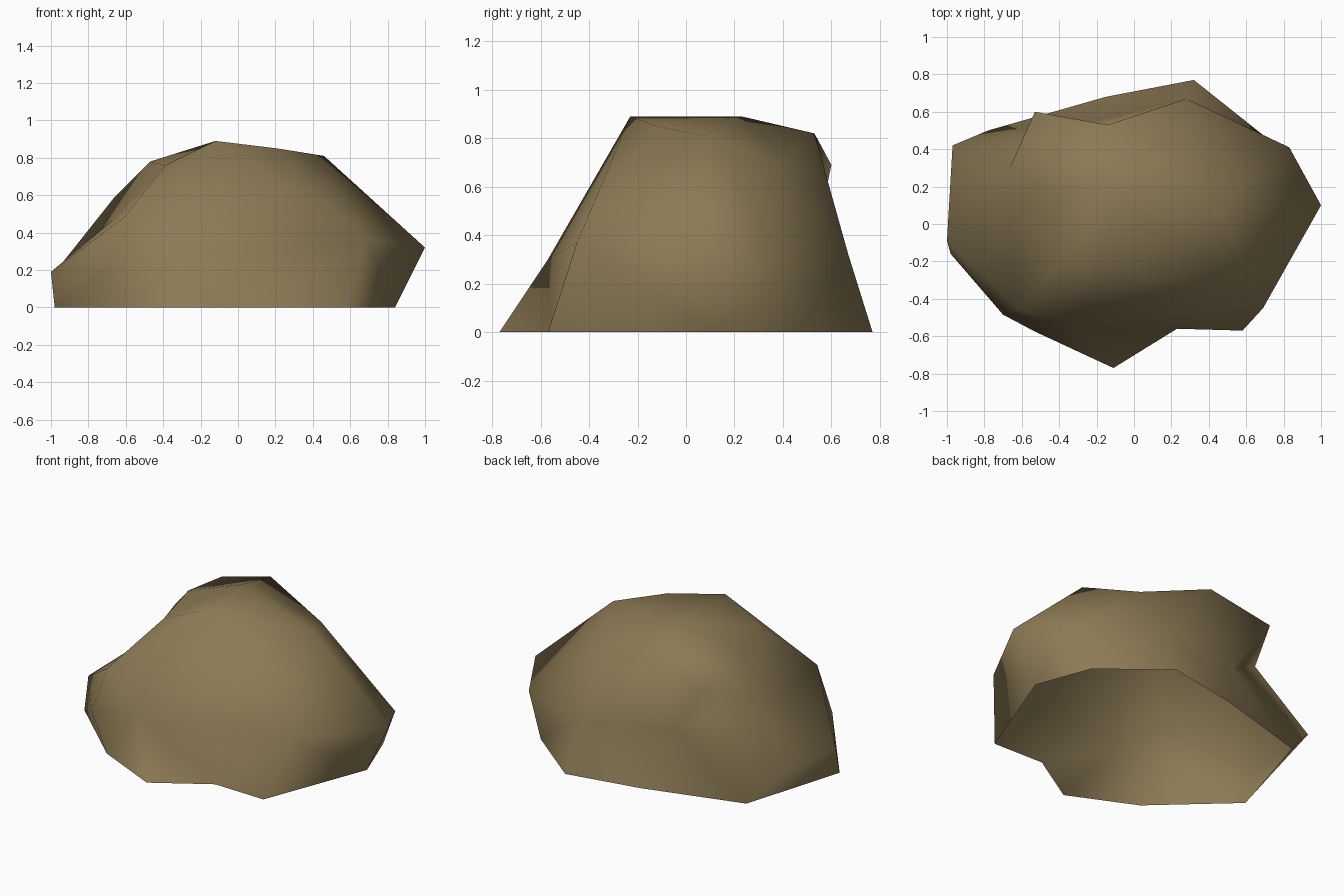
import bpy, bmesh
from mathutils import Vector

if "Cube" in bpy.data.objects:
    bpy.data.objects.remove(bpy.data.objects["Cube"])

# Boulder contours, each running clockwise from the front right corner
footprint = [(.58, -.57), (.23, -.56), (-.11, -.77), (-.53, -.575), (-.98, -.16),
             (-.78, .5), (-.15, .68), (.32, .77), (.71, .46), (.84, .11)]
ground = [(x, y, 0) for x, y in footprint]
waist = [(.69, -.45, .37), (-.33, -.57, .3), (-.7, -.485, .19), (-1, -.09, .19),
         (-.97, .42, .2), (-.3, .53, .35), (.28, .67, .32), (.83, .41, .26), (1, .1, .32)]
shoulder = [(-.12, -.23, .89), (-.61, -.46, .48), (-.66, .08, .475), (-.66, .31, .59),
            (-.53, .6, .69), (-.14, .53, .82), (.3, .415, .69), (.46, .08, .81), (.21, -.12, .85)]
crown = [(-.39, -.2, .76), (-.47, .17, .78), (-.12, .23, .89)]

bm = bmesh.new()


def ring(points):
    return [bm.verts.new(p) for p in points]


def stitch(low, high):
    """Join two closed contours with triangles, taking the shorter diagonal."""
    n, m = len(low), len(high)
    i = j = 0
    while i < n or j < m:
        a, b = low[i % n], high[j % m]
        a2, b2 = low[(i + 1) % n], high[(j + 1) % m]
        if j == m or (i < n and (a2.co - b.co).length <= (b2.co - a.co).length):
            bm.faces.new((a, b, a2))
            i += 1
        else:
            bm.faces.new((a, b, b2))
            j += 1


# Rock skin, open underneath
rings = [ring(r) for r in (ground, waist, shoulder, crown)]
for low, high in zip(rings, rings[1:]):
    stitch(low, high)
bm.faces.new(rings[-1][::-1])
for f in bm.faces:
    f.smooth = True

mesh = bpy.data.meshes.new("boulder")
bm.to_mesh(mesh)
bm.free()
boulder = bpy.data.objects.new("boulder", mesh)
bpy.context.collection.objects.link(boulder)

# Brown stone colour
stone = bpy.data.materials.new("brown stone")
stone.diffuse_color = (.265, .196, .091, 1)
stone.use_nodes = True
stone.node_tree.nodes["Principled BSDF"].inputs["Base Color"].default_value = stone.diffuse_color
mesh.materials.append(stone)
